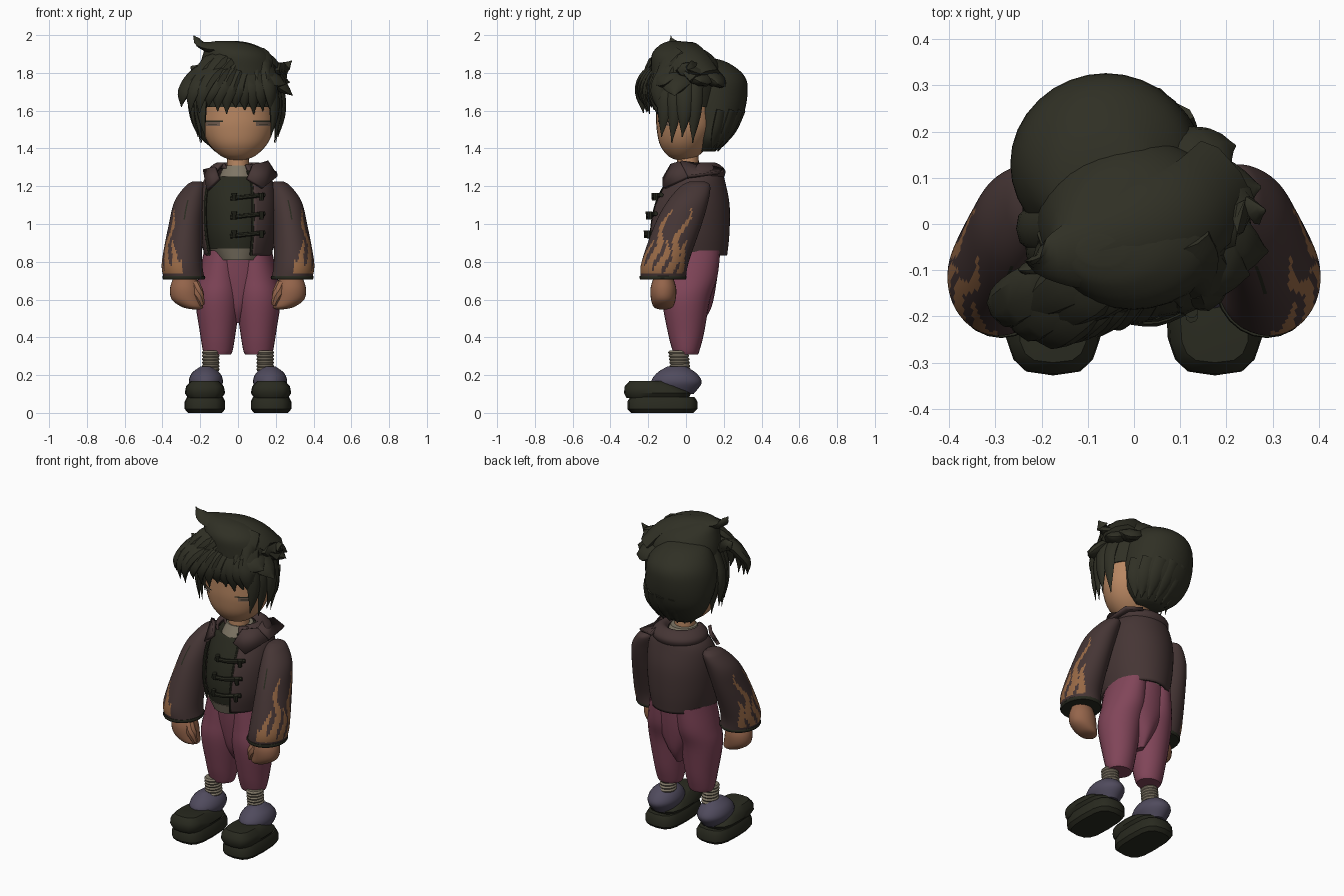
import bpy, bmesh, math, random
from mathutils import Vector

random.seed(4)
if "Cube" in bpy.data.objects:
    bpy.data.objects.remove(bpy.data.objects["Cube"])


def material(name, r, g, b):
    m = bpy.data.materials.new(name)
    m.use_nodes = True
    m.diffuse_color = (r, g, b, 1)
    m.node_tree.nodes["Principled BSDF"].inputs["Base Color"].default_value = (r, g, b, 1)
    return m


HAIR = material("dark olive hair", .029, .029, .018)
BLACK = material("olive black", .022, .023, .014)
JACKET = material("brown jacket", .06, .036, .035)
PANTS = material("plum pants", .22, .06, .1)
FACE = material("face skin", .48, .24, .12)
HAND = material("hand skin", .3, .13, .07)
PURPLE = material("slate purple", .08, .07, .11)
GREY = material("warm grey", .21, .18, .13)
FLAME = material("orange tan", .31, .14, .06)
SHADOW = material("eye shadow", .17, .11, .08)
parts = []


def finish(name, bm, mats, thickness=None):
    mesh = bpy.data.meshes.new(name)
    bmesh.ops.recalc_face_normals(bm, faces=bm.faces)
    bm.to_mesh(mesh)
    bm.free()
    for mat in mats:
        mesh.materials.append(mat)
    ob = bpy.data.objects.new(name, mesh)
    bpy.context.collection.objects.link(ob)
    parts.append(ob)
    if thickness:
        solid = ob.modifiers.new("thickness", "SOLIDIFY")
        solid.thickness = thickness
        solid.offset = 0


def spline(points, steps):
    """Smoothly resample a list of tuples, with some steps per segment."""
    if steps == 1:
        return points
    last = len(points) - 1
    out = []
    for i in range(last):
        near = points[max(0, i - 1)], points[i], points[i + 1], points[min(last, i + 2)]
        for j in range(steps):
            t = j / steps
            out.append([b + t / 2 * (c - a + t * (2 * a - 5 * b + 4 * c - d + t * (3 * (b - c) + d - a)))
                        for a, b, c, d in zip(*near)])
    return out + [points[last]]


def skin(bm, rings, closed, rule=None):
    count = len(rings[0])
    for low, high in zip(rings, rings[1:]):
        for j in range(count if closed else count - 1):
            k = (j + 1) % count
            face = bm.faces.new((low[j], low[k], high[k], high[j]))
            if rule:
                face.material_index = rule(j / count * math.tau, face.calc_center_median().z)
    if closed:
        bm.faces.new(rings[0])
        bm.faces.new(rings[-1])


def power(value, p):
    return math.copysign(abs(value) ** (2 / p), value)


def loft(name, sections, *mats, at=(0, 0), n=24, steps=5, p=2, side=1, arc=None, thickness=None, rule=None):
    """Stack of level ovals (height, half width, half depth, y shift, x shift); angle zero faces the front."""
    bm = bmesh.new()
    start, end = arc or (0, math.tau)
    rings = []
    for z, rx, ry, dy, dx in spline([tuple(s) + (0,) * (5 - len(s)) for s in sections], steps):
        ring = []
        for j in range(n):
            a = start + (end - start) * j / (n - 1 if arc else n)
            ring.append(bm.verts.new((side * (at[0] + dx + rx * power(math.sin(a), p)),
                                      at[1] + dy - ry * power(math.cos(a), p), z)))
        rings.append(ring)
    skin(bm, rings, not arc, rule)
    finish(name, bm, mats, thickness)


def tube(name, points, mat, radii, flat=1, centre=(0, 0, 1.65), sides=8, steps=4):
    """Tapered strand along a path, flattened towards a centre."""
    bm = bmesh.new()
    path = spline([tuple(q) + (r,) for q, r in zip(points, radii)], steps)
    spots = [Vector(q[:3]) for q in path]
    rings = []
    for i, (spot, q) in enumerate(zip(spots, path)):
        along = (spots[min(i + 1, len(spots) - 1)] - spots[max(i - 1, 0)]).normalized()
        out = spot - Vector(centre)
        out = (out - along * out.dot(along)).normalized()
        across = along.cross(out)
        angles = [math.tau * j / sides for j in range(sides)]
        rings.append([bm.verts.new(spot + max(q[3], .003) * (across * math.cos(a) + out * flat * math.sin(a)))
                      for a in angles])
    skin(bm, rings, True)
    finish(name, bm, [mat])


def plate(name, corners, mat):
    bm = bmesh.new()
    bm.faces.new([bm.verts.new(corner) for corner in corners])
    finish(name, bm, [mat], thickness=.02)


def flame(angle, z):
    """Six wavy tongues rising from the cuff, with alternating heights, and one dark slash."""
    rise = z - .74
    for i in range(6):
        top = .35 / (1 + i % 2) if i else .1
        sway = angle - i * .45 - .13 * math.sin(28 * z + i)
        if 0 < rise < top and abs(sway) < .2 * math.sqrt(1 - rise / top):
            return 1
    return 2 if abs(angle - .1) < .07 and abs(z - 1.08) < .05 else 0


# legs, feet and arms
for side, tag in ((1, "left"), (-1, "right")):
    def limb(name, sections, *mats, **options):
        loft(tag + "_" + name, sections, *mats, side=side, **options)

    limb("sole", [(0, .09, .165), (.02, .107, .185), (.06, .107, .185), (.085, .095, .17)],
         BLACK, at=(.175, -.125), steps=1, p=3.2, n=16)
    limb("shoe_upper", [(.08, .09, .165), (.105, .107, .178), (.14, .1, .145, -.03), (.168, .075, .1, -.05)],
         BLACK, at=(.175, -.15), steps=1, p=3.2, n=16)
    limb("ankle_puff", [(.1, .06, .09), (.16, .09, .133), (.21, .075, .105), (.245, .03, .05)],
         PURPLE, at=(.17, -.05))
    for i in range(6):
        z = .23 + i * .018
        limb("ankle_wrap", [(z - .01, .04, .047), (z, .047, .055), (z + .01, .04, .047)], GREY,
             at=(.144, -.03 - i * .002), steps=2, n=16)
    limb("pant_leg", [(.31, .07, .064), (.335, .08, .073), (.42, .094, .095), (.6, .119, .128),
                      (.72, .113, .146, .02, -.01), (.86, .092, .152, .03, -.02)], PANTS, at=(.107, 0))
    limb("sleeve", [(.715, .108, .12, -.03), (.8, .107, .125, -.02, .01), (1, .09, .124, .05, -.01),
                    (1.12, .08, .108, .1, -.03), (1.2, .053, .078, .14, -.06), (1.225, .025, .04, .15, -.07)],
         JACKET, FLAME, BLACK, at=(.286, -.09), n=72, steps=12, rule=flame)
    limb("cuff", [(.705, .107, .119), (.715, .114, .125), (.725, .111, .123)], BLACK, at=(.287, -.122), steps=2)
    limb("hand", [(.72, .06, .05), (.66, .08, .068), (.6, .08, .065, 0, -.01), (.56, .055, .05, 0, -.04),
                  (.548, .02, .02, 0, -.06)], HAND, at=(.28, -.12))
    tube(tag + "_thumb", [(side * .23, -.14, .69), (side * .21, -.155, .63), (side * .19, -.15, .57)],
         HAND, (.025, .03, .014))

# torso: undershirt, shirt and open jacket
loft("hips", [(.475, .02, .06), (.56, .07, .11), (.7, .16, .138), (.85, .165, .155)], PANTS, at=(0, .025))
loft("undershirt_hem", [(.81, .12, .165), (.87, .165, .185)], GREY, steps=2)
loft("undershirt_neck", [(1.18, .13, .14), (1.25, .1, .11), (1.31, .075, .075)], GREY, at=(0, .02))
body = [(.835, .17, .2, .01), (.95, .192, .212, .01), (1.1, .198, .198, .025), (1.22, .178, .155, .045),
        (1.28, .13, .13, .05), (1.31, .095, .1, .045)]
loft("shirt", [(z + .02, rx - .014, ry - .012, dy) for z, rx, ry, dy in body[:4]] + [(1.25, .12, .12, .04)],
     BLACK, n=32)
loft("jacket", body, JACKET, n=48, arc=(.42, math.tau - 1.08), thickness=.016)
for a, tag in ((.42, "left"), (-1.08, "right")):
    tube(tag + "_jacket_edge", [(rx * math.sin(a), dy - ry * math.cos(a), z) for z, rx, ry, dy in body[:5]],
         BLACK, [.009] * 5, centre=(0, 0, 1))
for row in range(3):
    z = .945 + row * .1
    y = -.2 + row * row * .01
    tube("toggle", [(-.04, y, z - .01), (.05, y - .01, z), (.14, y + .03, z + .01)], BLACK, [.012] * 3)
    for x, front in ((-.02, y - .01), (.125, y)):
        tube("toggle_knob", [(x, front, z - .02), (x, front, z + .02)], BLACK, (.011, .014), steps=1)

# collar and folded hood
loft("collar", [(1.235, .145, .135), (1.28, .155, .142, .01), (1.318, .11, .105), (1.295, .085, .09, -.02)],
     JACKET, at=(0, .05), n=32, arc=(.8, math.tau - .8), thickness=.014)
peak, shoulder = (.155, -.03, 1.328), (.205, .01, 1.25)
plate("left_lapel", [(.05, -.118, 1.24), (.08, -.075, 1.315), peak, shoulder, (.13, -.115, 1.19)], JACKET)
plate("right_lapel", [(-.1, -.1, 1.24), (-.12, -.06, 1.3), (-.18, .01, 1.285), (-.16, -.09, 1.18)], JACKET)
plate("hood_flap", [peak, (.1, .1, 1.31), (.1, .2, 1.285), (.2, .165, 1.27), shoulder], JACKET)

# head with closed eyes
loft("neck", [(1.27, .06, .06), (1.4, .055, .055)], FACE, at=(0, .01), steps=1)
loft("head", [(1.338, .03, .03, -.015), (1.36, .09, .08, -.015), (1.42, .152, .128, -.01), (1.5, .188, .155),
              (1.58, .192, .158), (1.7, .18, .15), (1.8, .1, .1)], FACE, n=32)
for side in (1, -1):
    for name, z, height, mat, lift, arc in (("eye_shadow", 1.518, .028, SHADOW, .002, (.52, 1.08)),
                                            ("eyelash", 1.541, .007, BLACK, .004, (.42, 1.1)),
                                            ("lower_lash", 1.526, .004, BLACK, .004, (.6, .95))):
        loft(name, [(level, .191 + lift, .158 + lift) for level in (z, z + height)], mat,
             n=12, steps=1, side=side, arc=arc)

# hair masses
loft("hair_cap", [(1.62, .198, .165), (1.72, .212, .18), (1.82, .205, .185), (1.9, .175, .155, -.025, -.01),
                  (1.95, .12, .085, -.05, -.045), (1.968, .05, .03, -.06, -.07)], HAIR, n=32)
loft("back_hair", [(1.385, .09, .045, -.02, .04), (1.45, .165, .1, 0, .03), (1.55, .2, .155, .01, .01),
                   (1.68, .208, .195), (1.78, .185, .182), (1.855, .12, .13, -.04), (1.885, .05, .05, -.07, .03)],
     HAIR, at=(-.06, .13), n=32)
tube("top_swoosh", [(.2, .1, 1.78), (.13, .03, 1.87), (.03, -.02, 1.915), (-.1, -.06, 1.93),
                    (-.19, -.075, 1.945), (-.235, -.08, 1.997)], HAIR, (.1, .11, .11, .085, .045, 0), flat=.45)

# fringe: long front locks swept to one side, plus a layer above
for i in range(11):
    x = i * .048 - .3
    y = x * .22 - .19 + max(0, abs(x) - .22) * .9
    tip = (x, y + .01 + max(0, x) / 10, 1.6 + .02 * math.cos(i * 2) - max(0, x - .1) / 2)
    tube("fringe_lock", [(.07 + x / 3, -.07, 1.87), (.02 + x * .75, y + .045, 1.8), (x * .95, y, 1.7), tip],
         HAIR, (.05, .06, .048, 0), flat=.55)
for i in range(8):
    x = i * .062 - .27
    y = x / 5 - .2 + max(0, abs(x) - .2) * .6
    tube("upper_fringe_lock", [(.08 + x / 4, -.03, 1.91), (.03 + x * .65, y + .08, 1.86),
                               (x, y, random.uniform(1.69, 1.78))], HAIR, (.05, .058, 0), flat=.6)

# side locks over the cheeks; the right side has one more
for side, count in ((1, 4), (-1, 5)):
    for i in range(count):
        y = i * .055 - .12
        x = side * (.215 - abs(y) * .35)
        tube("side_lock", [(x * .85, y, 1.8), (x * 1.08, y, 1.68), (x * 1.1, y, 1.57), (x, y - .01, 1.46 - i % 2 * .03)],
             HAIR, (.05, .045, .033, 0), flat=.5)

# swept spikes at the sides and nape strands
for x, y, z in ((.285, .03, 1.865), (.29, -.06, 1.68), (.275, .08, 1.75), (.22, .17, 1.74),
                (-.25, -.1, 1.835), (.25, -.11, 1.74)):
    tube("spike", [(x * .3, y * .4, 1.82), (x * .75, y * .9, z * .4 + 1.065), (x, y, z)],
         HAIR, (.08, .075, 0), flat=.5)
for i in range(7):
    s, c = math.sin(i * .4 - 1.2), math.cos(i * .4 - 1.2)
    tube("nape_lock", [(s * .185 - .05, c * .165 + .13, 1.6), (s * .17 - .03, c * .125 + .12, 1.49),
                       (s * .12 - .01, c * .06 + .11, 1.385)], HAIR, (.05, .045, 0), flat=.4)

for ob in parts:
    ob.select_set(True)
bpy.context.view_layer.objects.active = parts[0]
bpy.ops.object.shade_smooth_by_angle(angle=math.radians(40))
